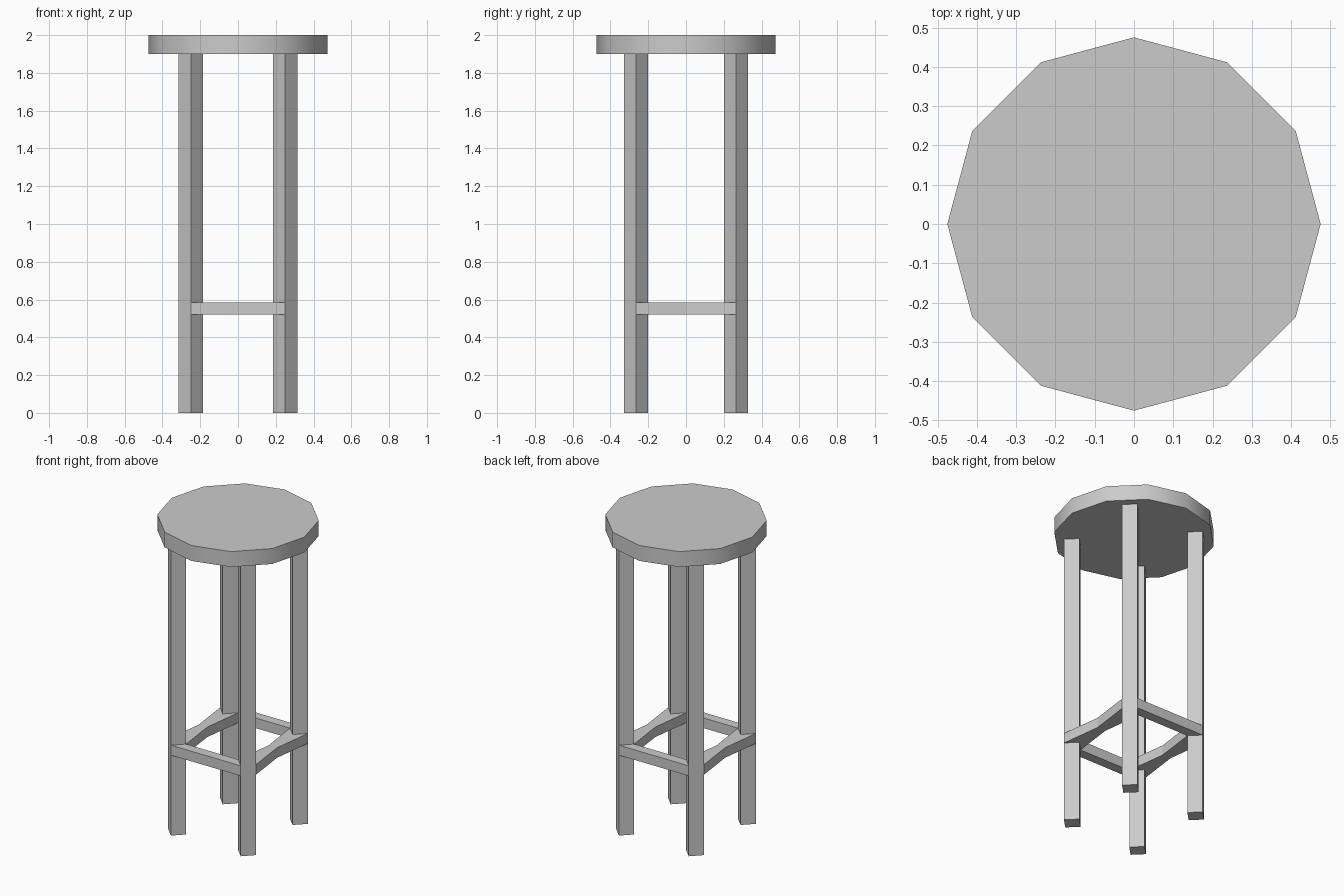
import bpy
import bmesh
from math import cos, sin, radians

if "Cube" in bpy.data.objects:
    bpy.data.objects.remove(bpy.data.objects["Cube"])

LEG_X, LEG_Y = 0.25, 0.265   # leg centres
HALF = 0.064                 # half diagonal of a leg
RAIL_Z = (0.52, 0.585)


def prism(name, outline, z0, z1):
    """Extrude a plan outline between two heights."""
    bm = bmesh.new()
    base = bm.faces.new([bm.verts.new((x, y, z0)) for x, y in outline])
    top = bmesh.ops.extrude_face_region(bm, geom=[base], use_keep_orig=True)
    verts = [g for g in top["geom"] if isinstance(g, bmesh.types.BMVert)]
    bmesh.ops.translate(bm, verts=verts, vec=(0, 0, z1 - z0))
    bmesh.ops.recalc_face_normals(bm, faces=bm.faces[:])
    mesh = bpy.data.meshes.new(name)
    bm.to_mesh(mesh)
    bm.free()
    obj = bpy.data.objects.new(name, mesh)
    bpy.context.collection.objects.link(obj)
    return obj


# Twelve-sided seat with a softly shaded rim
rim = [(0.475 * cos(radians(30 * i)), 0.475 * sin(radians(30 * i))) for i in range(12)]
seat = prism("seat", rim, 1.9, 2.0)
bpy.context.view_layer.objects.active = seat
seat.select_set(True)
bpy.ops.object.shade_smooth_by_angle(angle=radians(35))

# Four square legs turned 45 degrees
for sx, side in ((-1, "left"), (1, "right")):
    for sy, end in ((-1, "front"), (1, "back")):
        cx, cy = sx * LEG_X, sy * LEG_Y
        prism(f"{end}_{side}_leg",
              [(cx + HALF, cy), (cx, cy + HALF), (cx - HALF, cy), (cx, cy - HALF)],
              0, 1.9)

# Front and back rails, mitred against the leg faces
for s, end in ((-1, "front"), (1, "back")):
    prism(f"{end}_rail",
          [(-LEG_X, s * (LEG_Y + HALF)), (LEG_X, s * (LEG_Y + HALF)),
           (LEG_X - HALF, s * LEG_Y), (-LEG_X + HALF, s * LEG_Y)], *RAIL_Z)

# Side rails, as wide as the legs at the ends and pinched in the middle
for s, side in ((-1, "left"), (1, "right")):
    inner, outer = s * (LEG_X - HALF), s * (LEG_X + HALF)
    prism(f"{side}_rail",
          [(outer, -LEG_Y), (s * 0.28, 0), (outer, LEG_Y),
           (inner, LEG_Y), (s * 0.22, 0), (inner, -LEG_Y)], *RAIL_Z)
